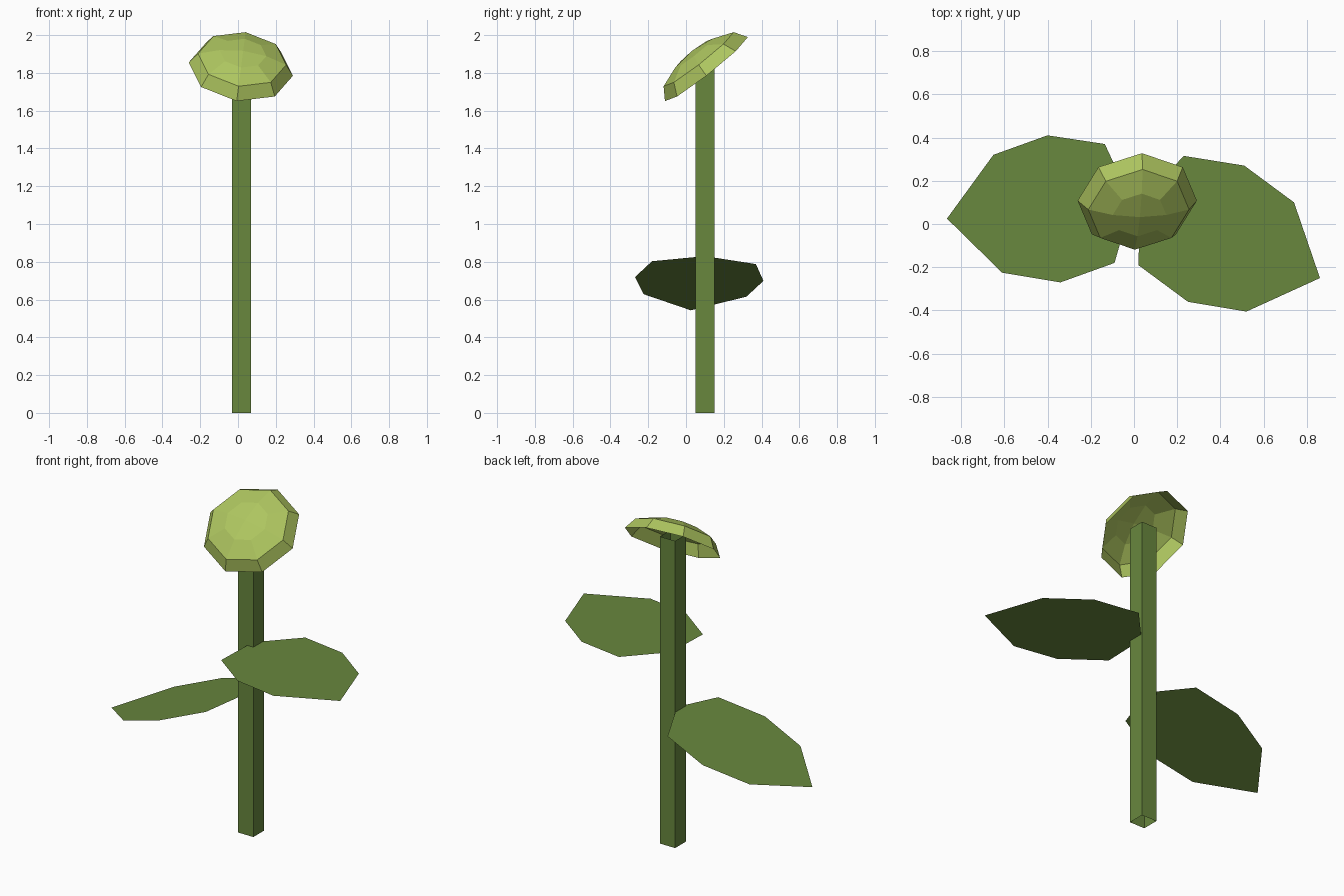
import bpy
import bmesh
import math
from mathutils import Vector

cube = bpy.data.objects.get("Cube")
if cube:
    bpy.data.objects.remove(cube, do_unlink=True)


def make_material(name, color):
    mat = bpy.data.materials.new(name)
    mat.use_nodes = True
    mat.diffuse_color = color
    mat.node_tree.nodes["Principled BSDF"].inputs["Base Color"].default_value = color
    return mat


def make_object(name, bm, mat):
    mesh = bpy.data.meshes.new(name)
    bm.to_mesh(mesh)
    bm.free()
    mesh.materials.append(mat)
    obj = bpy.data.objects.new(name, mesh)
    bpy.context.collection.objects.link(obj)
    return obj


def bridge(bm, lower, upper):
    n = len(lower)
    for i in range(n):
        j = (i + 1) % n
        bm.faces.new((lower[i], lower[j], upper[j], upper[i]))


leaf_green = make_material("leaf green", (0.138, 0.242, 0.048, 1))
bloom_green = make_material("yellow green", (0.42, 0.56, 0.115, 1))

# Stem: open square tube
STEM_X, STEM_Y, STEM_HALF, STEM_TOP = 0.018, 0.10, 0.051, 1.86
bm = bmesh.new()
corners = [(-1, -1), (1, -1), (1, 1), (-1, 1)]
rings = [[bm.verts.new((STEM_X + STEM_HALF * a, STEM_Y + STEM_HALF * b, z))
          for a, b in corners] for z in (0, STEM_TOP)]
bridge(bm, *rings)
make_object("stem", bm, leaf_green)


# Leaves: single flat blades growing out of the stem
def make_leaf(name, outline, height, slope):
    bm = bmesh.new()
    face = bm.faces.new([bm.verts.new((x, y, height + slope * x)) for x, y in outline])
    face.normal_update()
    if face.normal.z < 0:
        face.normal_flip()
    make_object(name, bm, leaf_green)


make_leaf("left_leaf", [(0.03, 0.10), (0.02, -0.19), (0.25, -0.36), (0.52, -0.405),
                        (0.86, -0.25), (0.74, 0.10), (0.51, 0.27), (0.23, 0.315)],
          1.15, 0)
make_leaf("right_leaf", [(-0.01, 0.10), (-0.135, 0.37), (-0.40, 0.41), (-0.65, 0.32),
                         (-0.865, 0.025), (-0.61, -0.225), (-0.34, -0.27), (-0.09, -0.18)],
          0.833, 0.335)

# Flower head: open eight-sided dome tilted forward
centre = Vector((0.015, 0.108, 1.82))
side = Vector((0.99, 0, -0.127)).normalized()
up = Vector((0.078, 0.79, 0.61))
up = (up - side * up.dot(side)).normalized()
normal = side.cross(up)
bm = bmesh.new()
rings = []
for radius, height in [(0.278, 0), (0.235, 0.067), (0.125, 0.108)]:
    ring = []
    for k in range(8):
        a = k * math.pi / 4
        ring.append(bm.verts.new(centre + normal * height
                                 + radius * (side * math.cos(a) + up * math.sin(a))))
    rings.append(ring)
bridge(bm, rings[0], rings[1])
bridge(bm, rings[1], rings[2])
# Crown of four quads
tip = bm.verts.new(centre + normal * 0.124)
inner = rings[2]
for k in range(0, 8, 2):
    bm.faces.new((tip, inner[k], inner[k + 1], inner[(k + 2) % 8]))
make_object("flower_head", bm, bloom_green)
